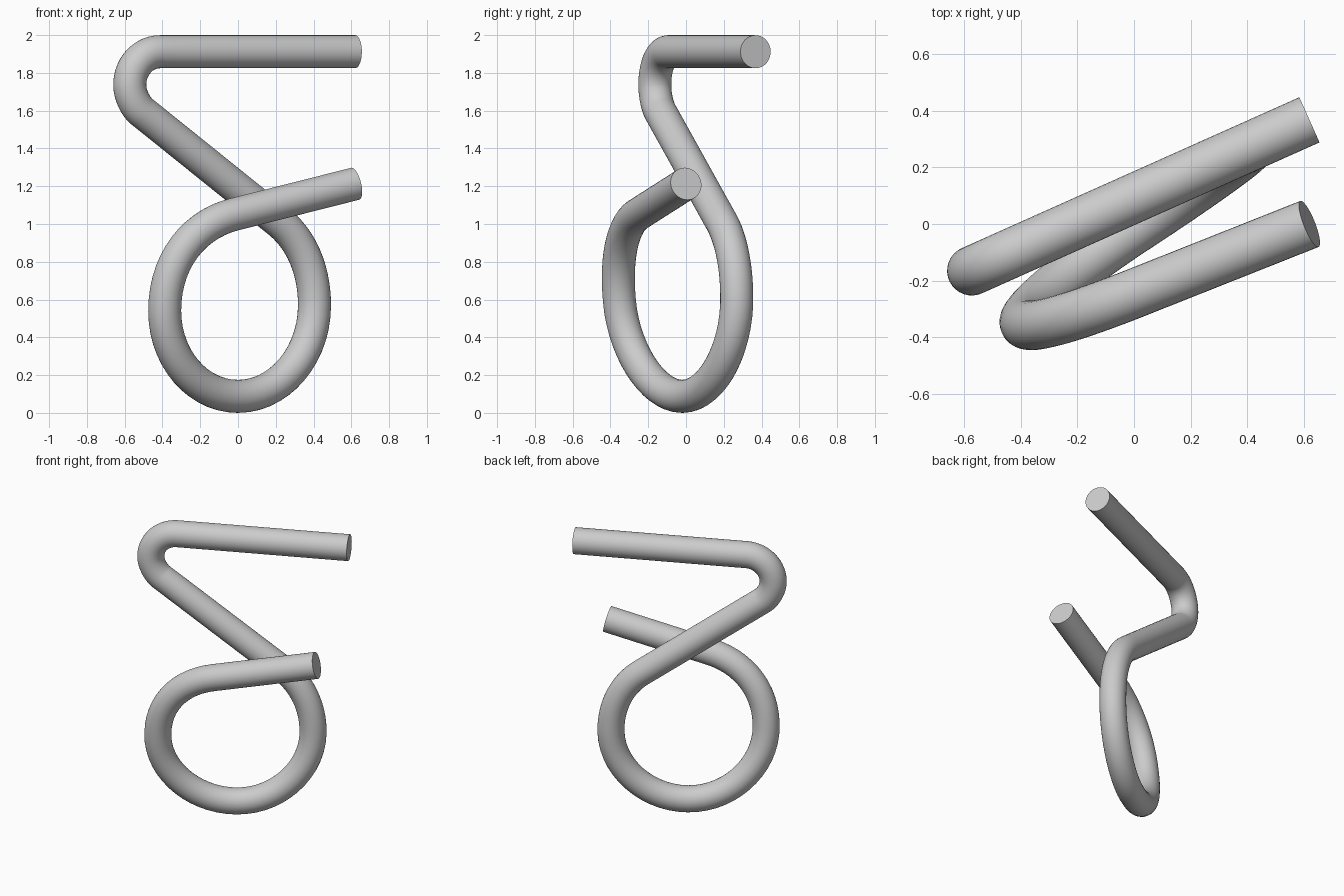
import bpy, math
from mathutils import Vector

if "Cube" in bpy.data.objects:
    bpy.data.objects.remove(bpy.data.objects["Cube"])

RADIUS = 0.0875
SLOPE = 0.447  # the rod lies roughly in an upright plane y = SLOPE * x


def place(x, off, z):
    """Point given by x, offset from the slanted plane, and height."""
    return Vector((x, SLOPE * x + off, z))


# Each knot: (x, offset, z), incoming handle delta, outgoing handle delta
knots = [
    # lower arm
    ((0.62, -0.277, 1.213), (0.1, 0, 0.025), (-0.2, 0.01, -0.051)),
    ((-0.02, -0.245, 1.051), (0.2, -0.01, 0.051), (-0.21, 0.012, -0.053)),
    # round loop: left, bottom, right
    ((-0.388, -0.173, 0.54), (0, -0.035, 0.27), (0, 0.04, -0.25)),
    ((0.0, -0.02, 0.0875), (-0.215, -0.045, 0), (0.22, 0.045, 0)),
    ((0.405, 0.087, 0.57), (0, -0.012, -0.265), (0, 0.005, 0.184)),
    # diagonal
    ((0.22, 0.091, 1.009), (0.117, 0, -0.094), (-0.2, 0, 0.16)),
    ((-0.507, 0.091, 1.593), (0.2, 0, -0.16), (-0.037, 0, 0.03)),
    # tight upper bend
    ((-0.573, 0.091, 1.737), (0, 0, -0.052), (0, 0, 0.0967)),
    ((-0.413, 0.091, 1.912), (-0.0883, 0, 0), (0.2, 0, 0)),
    # top bar
    ((0.62, 0.091, 1.912), (-0.2, 0, 0), (0.1, 0, 0)),
]

# One bent round rod with flat ends
curve = bpy.data.curves.new("bent_rod", 'CURVE')
curve.dimensions = '3D'
curve.twist_mode = 'MINIMUM'
curve.resolution_u = 14
curve.bevel_depth = RADIUS
curve.bevel_resolution = 14
curve.use_fill_caps = True
spline = curve.splines.new('BEZIER')
spline.bezier_points.add(len(knots) - 1)
for bp, (p, h_in, h_out) in zip(spline.bezier_points, knots):
    bp.handle_left_type = bp.handle_right_type = 'FREE'
    bp.co = place(*p)
    bp.handle_left = place(*(a + b for a, b in zip(p, h_in)))
    bp.handle_right = place(*(a + b for a, b in zip(p, h_out)))

rod = bpy.data.objects.new("bent_rod", curve)
bpy.context.collection.objects.link(rod)
bpy.context.view_layer.objects.active = rod
rod.select_set(True)
bpy.ops.object.convert(target='MESH')
bpy.ops.object.shade_smooth_by_angle(angle=math.radians(35))
